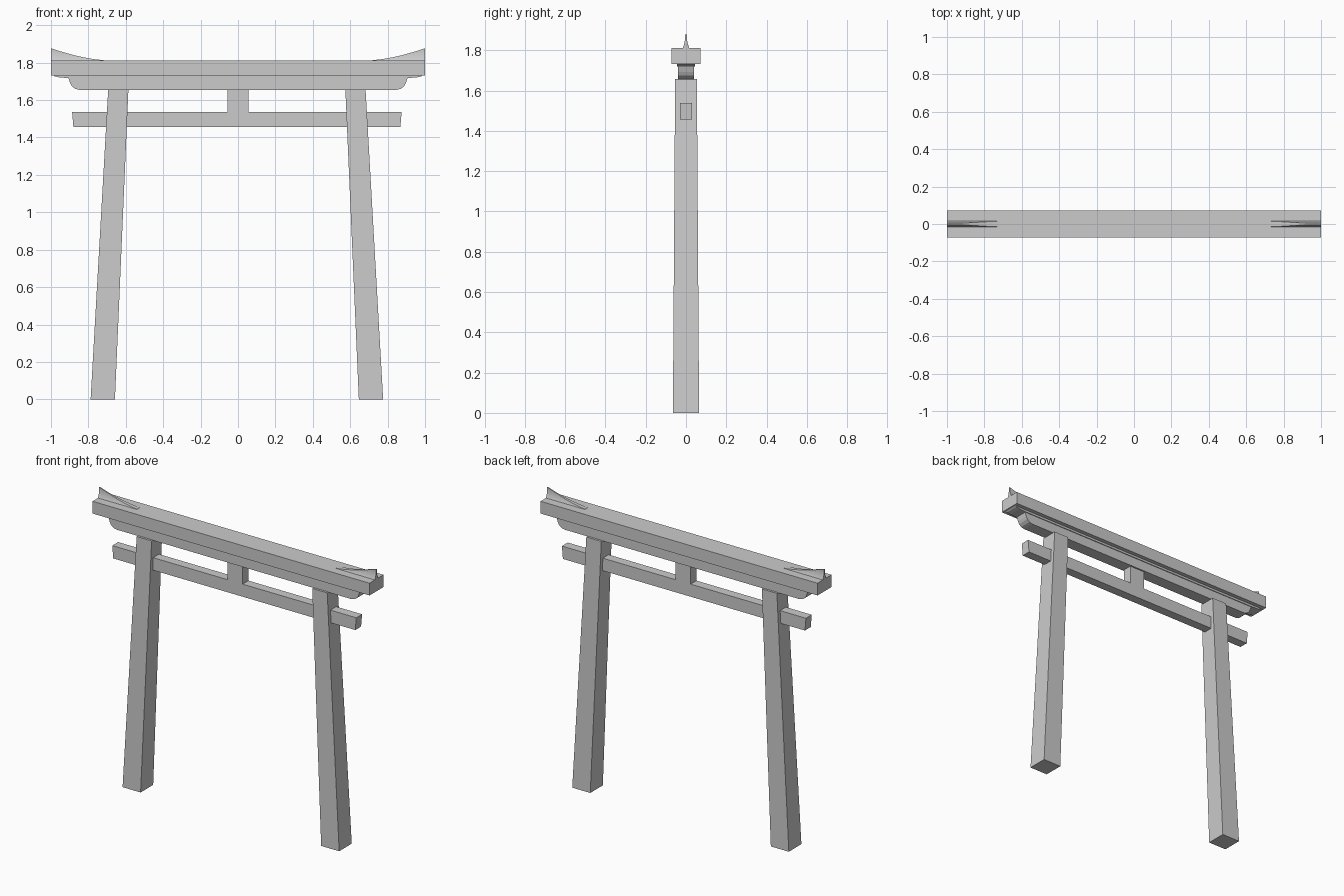
import bpy

if "Cube" in bpy.data.objects:
    bpy.data.objects.remove(bpy.data.objects["Cube"])

OFF = -0.006  # posts and tie beam sit a touch left of the roof centre


def make(name, verts, faces):
    me = bpy.data.meshes.new(name)
    me.from_pydata(verts, [], faces)
    me.update()
    ob = bpy.data.objects.new(name, me)
    bpy.context.collection.objects.link(ob)
    return ob


def loft(name, rings):
    """Closed solid through rings with equal point counts."""
    n = len(rings[0])
    verts = [p for r in rings for p in r]
    faces = [list(range(n))[::-1], list(range(len(verts) - n, len(verts)))]
    for k in range(len(rings) - 1):
        for i in range(n):
            j = (i + 1) % n
            faces.append([k * n + i, k * n + j, (k + 1) * n + j, (k + 1) * n + i])
    ob = make(name, verts, faces)
    # consistent outward normals
    import bmesh
    bm = bmesh.new()
    bm.from_mesh(ob.data)
    bmesh.ops.recalc_face_normals(bm, faces=bm.faces)
    bm.to_mesh(ob.data)
    bm.free()
    return ob


def extrude_xz(name, profile, depth):
    """Front-view outline extruded to +-depth in y."""
    return loft(name, [[(x, y, z) for x, z in profile] for y in (-depth, depth)])


def mirrored(half, off=0.0):
    return [(x + off, z) for x, z in half] + [(-x + off, z) for x, z in reversed(half)]


def rect(x0, x1, d, z):
    return [(x0, -d, z), (x1, -d, z), (x1, d, z), (x0, d, z)]


# Leaning tapered posts
for side, s in (("left", -1), ("right", 1)):
    loft(side + "_post", [
        rect(s * 0.717 + OFF - 0.065, s * 0.717 + OFF + 0.065, 0.065, 0.0),
        rect(s * 0.634 + OFF - 0.054, s * 0.634 + OFF + 0.054, 0.054, 1.657)])

# Tie beam and centre strut
extrude_xz("tie_beam", mirrored([(0.874, 1.455), (0.881, 1.537)], OFF), 0.03)
extrude_xz("centre_strut", mirrored([(0.055, 1.53), (0.055, 1.66)]), 0.03)

# Lower lintel with rounded lower corners
extrude_xz("lower_lintel", mirrored([
    (0.85, 1.655), (0.872, 1.661), (0.889, 1.675), (0.898, 1.692),
    (0.907, 1.718), (0.907, 1.73)]), 0.04)

# Thin plate under the top beam
extrude_xz("bearing_plate", mirrored([
    (0.91, 1.718), (0.955, 1.721), (0.98, 1.727), (0.996, 1.738)]), 0.045)

# Top beam
extrude_xz("top_beam", mirrored([(1.0, 1.732), (1.0, 1.812)]), 0.072)


# Upswept fins with a flared foot at both ends of the top beam
def fin_width(h):
    return 0.004 + 0.012 * (1 - h / 0.065) ** 2.5


for side, s in (("left", -1), ("right", 1)):
    rings = []
    for k in range(9):
        t = k / 8
        x = s * (0.72 + 0.28 * t)
        height = 0.002 + 0.063 * t ** 1.5
        levels = [height * f for f in (0, 0.2, 0.45, 0.7, 1)]
        right = [(x, fin_width(h), 1.812 + h) for h in levels]
        left = [(x, -y, z) for _, y, z in reversed(right)]
        rings.append([(x, -0.016, 1.805), (x, 0.016, 1.805)] + right + left)
    loft(side + "_ridge_fin", rings)
